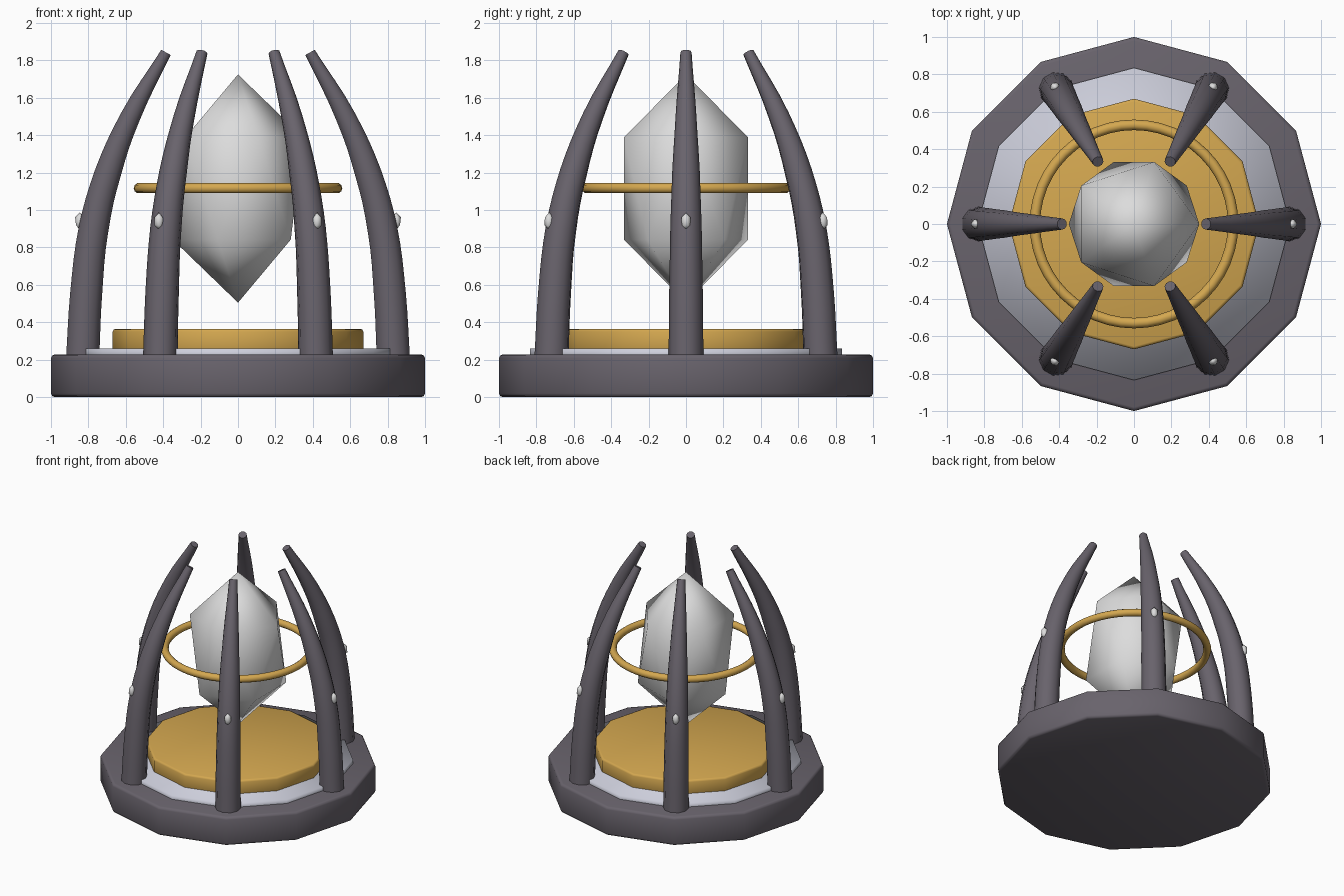
import bpy
from math import cos, sin, pi, radians

old = bpy.data.objects.get("Cube")
if old:
    bpy.data.objects.remove(old, do_unlink=True)


def material(name, rgb):
    m = bpy.data.materials.new(name)
    m.use_nodes = True
    m.diffuse_color = (*rgb, 1)
    m.node_tree.nodes["Principled BSDF"].inputs["Base Color"].default_value = (*rgb, 1)
    return m


STONE = material("dark stone", (0.14, 0.125, 0.15))
GOLD = material("gold", (0.66, 0.39, 0.08))
SILVER = material("pale silver", (0.61, 0.62, 0.71))
CRYSTAL = material("white crystal", (0.72, 0.72, 0.72))


def finish(name, mat):
    ob = bpy.context.object
    ob.name = name
    ob.data.materials.clear()
    ob.data.materials.append(mat)
    bpy.ops.object.shade_smooth()
    return ob


def disc(name, radius, z0, z1, mat, bevel):
    """Twelve-sided slab with a corner on each axis."""
    bpy.ops.mesh.primitive_cylinder_add(vertices=12, radius=radius, depth=z1 - z0,
                                        location=(0, 0, (z0 + z1) / 2))
    ob = finish(name, mat)
    if bevel:
        mod = ob.modifiers.new("soft_edges", "BEVEL")
        mod.width = bevel
        mod.segments = 2
        mod.limit_method = "ANGLE"
        mod.angle_limit = radians(40)


def gem(name, location, radius, half_height, turn=0):
    bpy.ops.mesh.primitive_ico_sphere_add(subdivisions=1, radius=1, location=location,
                                          rotation=(0, 0, turn))
    bpy.context.object.scale = (radius, radius, half_height)
    finish(name, CRYSTAL)


# Stepped pedestal
disc("base", 1.0, 0, 0.228, STONE, 0.02)
disc("silver_step", 0.835, 0.2, 0.26, SILVER, 0)
disc("gold_step", 0.67, 0.24, 0.365, GOLD, 0.015)

# Floating crystal and its halo ring
gem("crystal", (0, 0, 1.115), 0.39, 0.61)
bpy.ops.mesh.primitive_torus_add(major_radius=0.53, minor_radius=0.028, major_segments=48,
                                 minor_segments=10, location=(0, 0, 1.117))
finish("halo_ring", GOLD)

# Curved claw: distance from the axis, height, thickness
CLAW = [(0.83, 0.22, 0.093), (0.812, 0.55, 0.09), (0.772, 0.9, 0.084),
        (0.695, 1.2, 0.074), (0.575, 1.5, 0.056), (0.385, 1.843, 0.03)]


def claw(index, angle):
    curve = bpy.data.curves.new("claw_path", "CURVE")
    curve.dimensions = "3D"
    curve.bevel_depth = 1
    curve.bevel_resolution = 3
    curve.resolution_u = 4
    curve.use_fill_caps = True
    spline = curve.splines.new("BEZIER")
    spline.bezier_points.add(len(CLAW) - 1)
    for point, (r, z, thick) in zip(spline.bezier_points, CLAW):
        point.co = (r * cos(angle), r * sin(angle), z)
        point.radius = thick
        point.handle_left_type = point.handle_right_type = "AUTO"
    ob = bpy.data.objects.new("claw", curve)
    bpy.context.collection.objects.link(ob)
    bpy.ops.object.select_all(action="DESELECT")
    ob.select_set(True)
    bpy.context.view_layer.objects.active = ob
    bpy.ops.object.convert(target="MESH")
    finish(f"claw_{index}", STONE)
    bpy.ops.object.shade_smooth_by_angle(angle=radians(50))


# Ring of six claws, each with a small gem on its outer side
for i in range(6):
    a = i * pi / 3
    claw(i + 1, a)
    gem(f"claw_gem_{i + 1}", (0.845 * cos(a), 0.845 * sin(a), 0.94), 0.029, 0.047, a)
